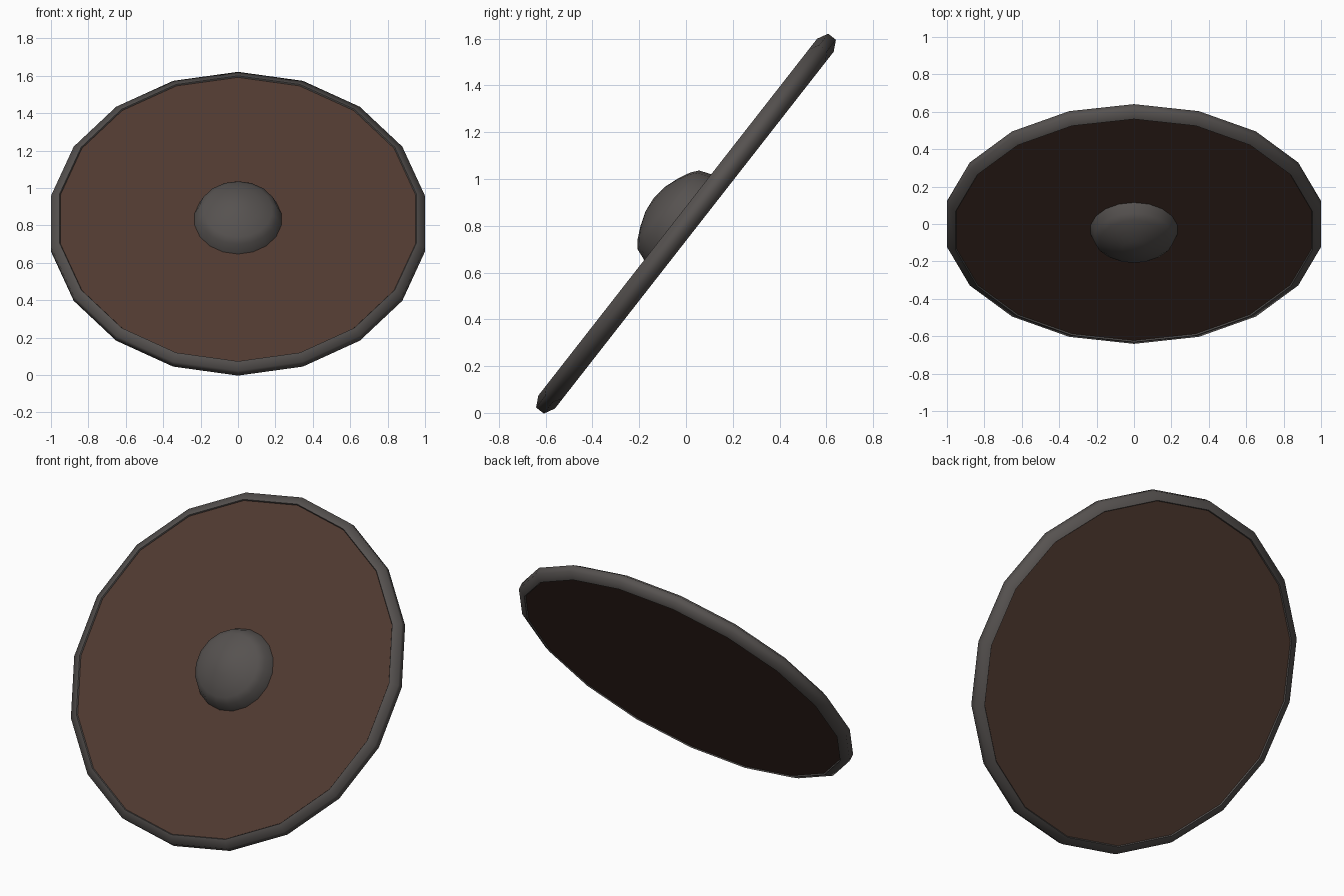
import bpy, bmesh, math
from mathutils import Matrix

if "Cube" in bpy.data.objects:
    bpy.data.objects.remove(bpy.data.objects["Cube"])

TILT = math.radians(52)
PLACE = Matrix.Translation((0, 0, 0.809)) @ Matrix.Rotation(TILT, 4, 'X')


def material(name, rgb):
    m = bpy.data.materials.new(name)
    m.diffuse_color = (*rgb, 1)
    m.use_nodes = True
    m.node_tree.nodes["Principled BSDF"].inputs["Base Color"].default_value = m.diffuse_color
    return m


def lathe(name, profile, sides, mat, closed=False, angle=75):
    """Spin (radius, height) points about the shield axis, then tilt."""
    bm = bmesh.new()
    rings = []
    for r, h in profile:
        if r == 0:
            rings.append([bm.verts.new((0, 0, h))] * sides)
        else:
            rings.append([bm.verts.new((r * math.sin(2 * math.pi * i / sides),
                                        r * math.cos(2 * math.pi * i / sides), h))
                          for i in range(sides)])
    pairs = list(zip(rings, rings[1:]))
    if closed:
        pairs.append((rings[-1], rings[0]))
    for a, b in pairs:
        for i in range(sides):
            j = (i + 1) % sides
            bm.faces.new(list(dict.fromkeys((a[i], a[j], b[j], b[i]))))
    bmesh.ops.recalc_face_normals(bm, faces=bm.faces)
    bm.transform(PLACE)
    me = bpy.data.meshes.new(name)
    bm.to_mesh(me)
    bm.free()
    me.materials.append(mat)
    ob = bpy.data.objects.new(name, me)
    bpy.context.collection.objects.link(ob)
    bpy.ops.object.select_all(action='DESELECT')
    bpy.context.view_layer.objects.active = ob
    ob.select_set(True)
    bpy.ops.object.shade_smooth_by_angle(angle=math.radians(angle))
    return ob


wood = material("dark wood", (0.080, 0.042, 0.030))
iron = material("dark iron", (0.093, 0.084, 0.080))

# Round wooden board
lathe("wood_board", [(0, 0.038), (0.98, 0.038), (0.98, -0.038), (0, -0.038)], 18, wood, angle=40)

# Iron rim band with chamfered edges
lathe("iron_rim", [(0.962, 0.036), (0.968, 0.045), (1.014, 0.021), (1.014, -0.021),
                   (0.968, -0.045), (0.962, -0.036)], 18, iron, closed=True)

# Domed centre boss
lathe("centre_boss", [(0, 0.176), (0.065, 0.169), (0.128, 0.147), (0.184, 0.120),
                      (0.214, 0.095), (0.236, 0.036)], 18, iron)
